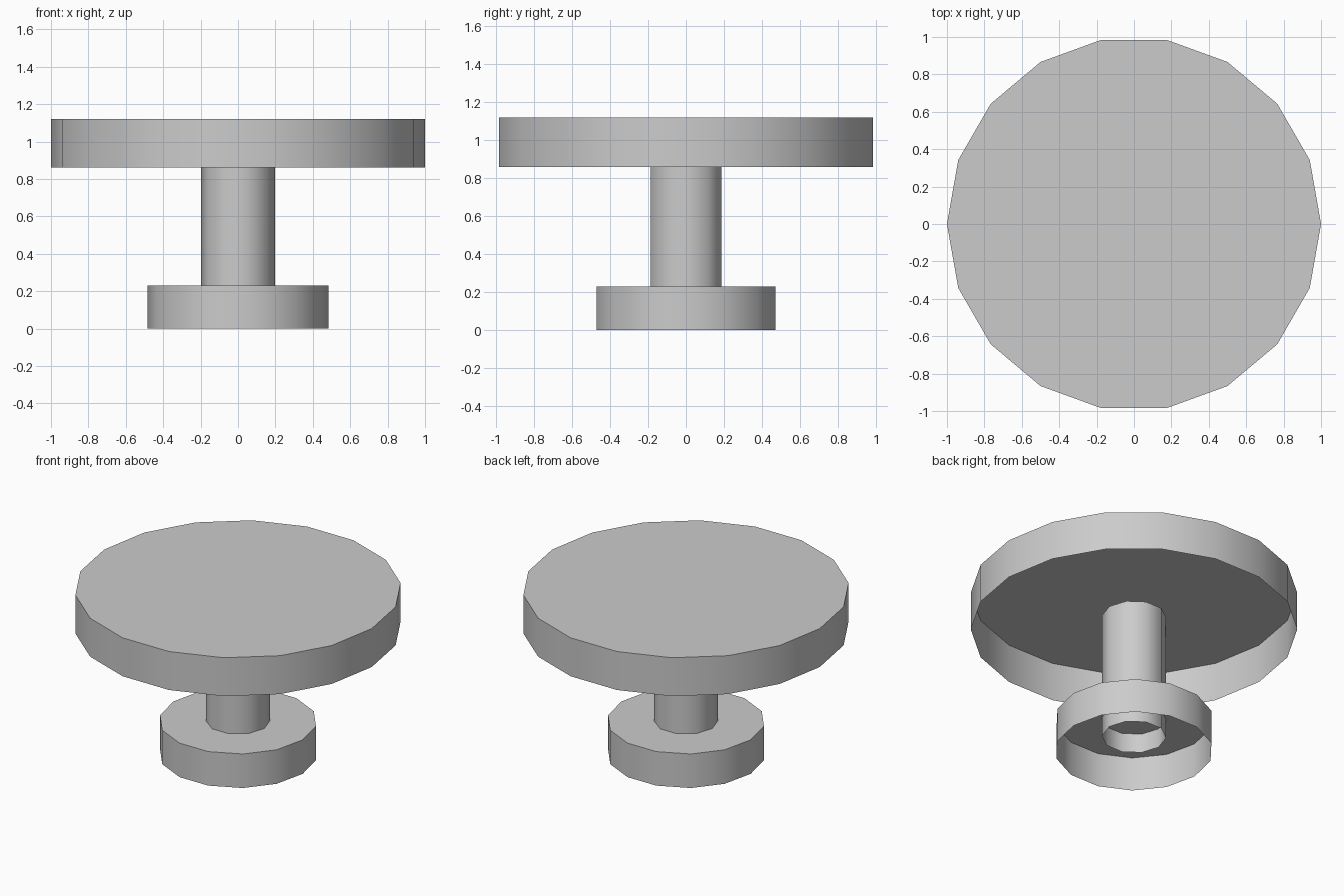
import bpy
import bmesh
import math
from mathutils import Matrix

cube = bpy.data.objects.get("Cube")
if cube:
    bpy.data.objects.remove(cube, do_unlink=True)

grey = bpy.data.materials.new("light_grey")
grey.use_nodes = True
colour = (0.6, 0.6, 0.6, 1)
grey.diffuse_color = colour
grey.node_tree.nodes["Principled BSDF"].inputs["Base Color"].default_value = colour


def open_cup(name, sides, radius, bottom, top):
    """Thin cylinder shell, closed on top and open underneath."""
    bm = bmesh.new()
    # The first corner lies on the x axis
    turn = Matrix.Rotation(math.pi / 2, 4, "Z")
    ring = bmesh.ops.create_circle(bm, cap_ends=True, segments=sides,
                                   radius=radius, matrix=turn)["verts"]
    for v in ring:
        v.co.z = top
    cap = bm.faces[:][0]
    if cap.normal.z < 0:
        cap.normal_flip()
    walls = bmesh.ops.extrude_edge_only(bm, edges=bm.edges[:])["geom"]
    for v in walls:
        if isinstance(v, bmesh.types.BMVert):
            v.co.z = bottom
    bmesh.ops.recalc_face_normals(bm, faces=bm.faces[:])
    bm.normal_update()
    if max(bm.faces, key=lambda f: len(f.verts)).normal.z < 0:
        bmesh.ops.reverse_faces(bm, faces=bm.faces[:])
    mesh = bpy.data.meshes.new(name)
    bm.to_mesh(mesh)
    bm.free()
    mesh.materials.append(grey)
    obj = bpy.data.objects.new(name, mesh)
    bpy.context.collection.objects.link(obj)
    # Smooth round walls, sharp rims
    bpy.ops.object.select_all(action="DESELECT")
    obj.select_set(True)
    bpy.context.view_layer.objects.active = obj
    bpy.ops.object.shade_smooth_by_angle(angle=math.radians(40))
    return obj


# Foot, column running into both discs, and table top
open_cup("base", 14, 0.484, 0.0, 0.23)
open_cup("column", 10, 0.197, 0.10, 0.95)
open_cup("table_top", 18, 1.0, 0.86, 1.12)
